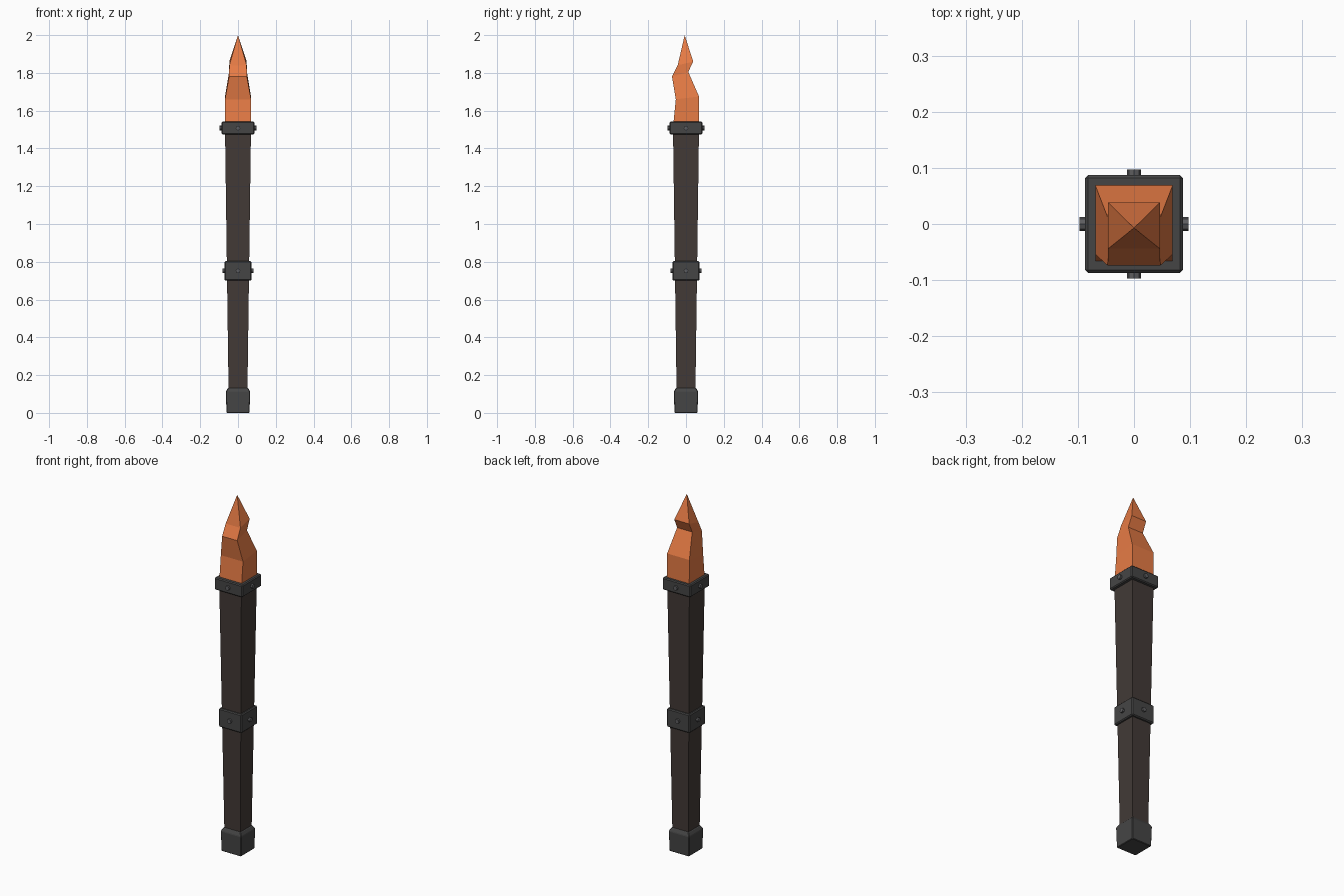
import bpy, bmesh, math
from mathutils import Matrix, Vector

if "Cube" in bpy.data.objects:
    bpy.data.objects.remove(bpy.data.objects["Cube"])


def material(name, rgb):
    m = bpy.data.materials.new(name)
    m.diffuse_color = (*rgb, 1)
    m.use_nodes = True
    m.node_tree.nodes["Principled BSDF"].inputs["Base Color"].default_value = m.diffuse_color
    return m


WOOD = material("dark_wood", (0.055, 0.042, 0.037))
IRON = material("dark_iron", (0.06, 0.06, 0.06))
STEEL = material("bolt_steel", (0.11, 0.11, 0.115))
FIRE = material("flame_orange", (0.8, 0.2, 0.06))


def finish(name, bm, mat):
    bmesh.ops.recalc_face_normals(bm, faces=bm.faces[:])
    me = bpy.data.meshes.new(name)
    bm.to_mesh(me)
    bm.free()
    me.materials.append(mat)
    ob = bpy.data.objects.new(name, me)
    bpy.context.collection.objects.link(ob)
    return ob


def loft(name, rings, mat, tip=None):
    """Four-sided loft; ring = (half_x, front_y, front_z, back_y, back_z)."""
    bm = bmesh.new()
    loops = []
    for hx, fy, fz, by, bz in rings:
        pts = ((-hx, fy, fz), (hx, fy, fz), (hx, by, bz), (-hx, by, bz))
        loops.append([bm.verts.new(p) for p in pts])
    for a, b in zip(loops, loops[1:]):
        for i in range(4):
            j = (i + 1) % 4
            bm.faces.new((a[i], a[j], b[j], b[i]))
    bm.faces.new(loops[0])
    if tip:
        t = bm.verts.new(tip)
        for i in range(4):
            bm.faces.new((loops[-1][i], loops[-1][(i + 1) % 4], t))
    else:
        bm.faces.new(loops[-1])
    return finish(name, bm, mat)


def square(h, z):
    return (h, -h, z, h, z)


def bevel(ob, width):
    mod = ob.modifiers.new("bevel", "BEVEL")
    mod.width = width
    mod.segments = 1


# Tapered wooden shaft
loft("shaft", [square(0.049, 0.05), square(0.069, 1.52)], WOOD)

# Iron end cap with sloped shoulder
cap = loft("end_cap", [square(0.061, 0), square(0.064, 0.113),
                       square(0.053, 0.132)], IRON)
bevel(cap, 0.003)


# Iron collars, each with a bolt on every side
def collar(name, half, z0, z1, reach):
    bevel(loft(name, [square(half, z0), square(half, z1)], IRON), 0.005)
    bm = bmesh.new()
    mid = (z0 + z1) / 2
    for k in range(4):
        m = (Matrix.Translation(Vector((0, 0, mid)))
             @ Matrix.Rotation(k * math.pi / 2, 4, "Z")
             @ Matrix.Translation(Vector(((half + reach) / 2 - 0.005, 0, 0)))
             @ Matrix.Rotation(math.pi / 2, 4, "Y"))
        bmesh.ops.create_cone(bm, cap_ends=True, segments=8, radius1=0.0125,
                              radius2=0.0125, depth=reach - half + 0.01, matrix=m)
    finish(name + "_bolts", bm, STEEL)


collar("middle_collar", 0.071, 0.70, 0.804, 0.082)
collar("top_collar", 0.087, 1.474, 1.542, 0.097)

# Faceted crooked flame
loft("flame", [(0.069, -0.069, 1.51, 0.07, 1.51),
               (0.069, -0.054, 1.66, 0.069, 1.675),
               (0.047, -0.074, 1.78, 0.012, 1.805),
               (0.046, -0.044, 1.84, 0.038, 1.86)], FIRE, tip=(0, -0.007, 2.0))
